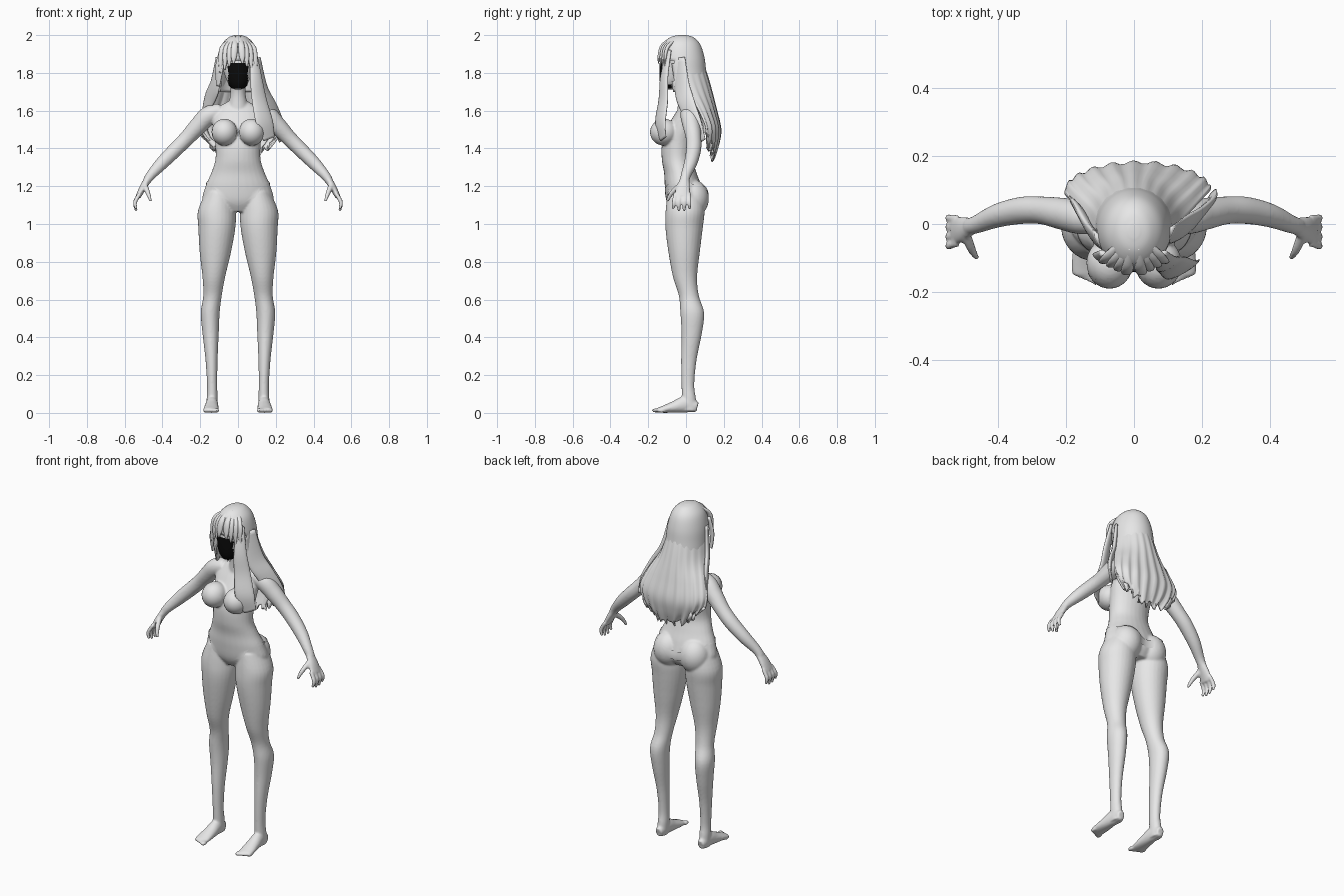
import bpy, bmesh, math, random
from mathutils import Vector, Matrix

random.seed(4)
if "Cube" in bpy.data.objects:
    bpy.data.objects.remove(bpy.data.objects["Cube"])
X, Y, Z = Vector((1, 0, 0)), Vector((0, 1, 0)), Vector((0, 0, 1))


def material(name, value):
    mat = bpy.data.materials.new(name)
    mat.use_nodes = True
    colour = (value, value, value, 1)
    mat.diffuse_color = colour
    mat.node_tree.nodes["Principled BSDF"].inputs["Base Color"].default_value = colour
    return mat


GREY, BLACK = material("light grey", 0.8), material("black", 0.003)


def spline(rows, steps=5):
    """Smooth the rows of numbers with a Catmull-Rom spline."""
    out = []
    for i in range(len(rows) - 1):
        p, q, r, s = (rows[max(0, min(len(rows) - 1, i + k))] for k in (-1, 0, 1, 2))
        for j in range(steps):
            t = j / steps
            out.append([0.5 * (2 * b + (c - a) * t + (2 * a - 5 * b + 4 * c - d) * t * t
                               + (3 * b - a - 3 * c + d) * t ** 3) for a, b, c, d in zip(p, q, r, s)])
    return out + [list(rows[-1])]


def loft(bm, rows, ref=X, upright=False, side=1, n=28):
    """Skin elliptical rings (x, y, z, radius, radius along ref)."""
    pts = spline([(r[0] * side, *r[1:]) for r in rows])
    centres = [Vector(p[:3]) for p in pts]
    rings = []
    for i, (c, p) in enumerate(zip(centres, pts)):
        t = Z if upright else (centres[min(i + 1, len(pts) - 1)] - centres[max(i - 1, 0)]).normalized()
        u = ref.cross(t).normalized()
        v = t.cross(u)
        angles = [2 * math.pi * k / n for k in range(n)]
        rings.append([bm.verts.new(c + u * p[3] * math.cos(a) + v * p[4] * math.sin(a)) for a in angles])
    for a, b in zip(rings, rings[1:]):
        for k in range(n):
            bm.faces.new((a[k], a[k - 1], b[k - 1], b[k]))
    bm.faces.new(rings[0])
    bm.faces.new(rings[-1])


def ball(bm, centre, radii):
    m = Matrix.Translation(centre) @ Matrix.Diagonal((*radii, 1))
    bmesh.ops.create_uvsphere(bm, u_segments=32, v_segments=20, radius=1, matrix=m)


def finish(bm, name, mat=GREY, thickness=0):
    bmesh.ops.recalc_face_normals(bm, faces=bm.faces)
    for f in bm.faces:
        f.smooth = True
    mesh = bpy.data.meshes.new(name)
    bm.to_mesh(mesh)
    bm.free()
    mesh.materials.append(mat)
    ob = bpy.data.objects.new(name, mesh)
    bpy.context.collection.objects.link(ob)
    if thickness:
        ob.modifiers.new("thickness", "SOLIDIFY").thickness = thickness
    return ob


def keep(bm, rule):
    bm.normal_update()
    drop = [f for f in bm.faces if not rule(f.calc_center_median(), f)]
    bmesh.ops.delete(bm, geom=drop, context="FACES")


# Body: overlapping forms fused into one smooth skin
HEAD = [(0, -.09, 1.712, .025, .022), (0, -.075, 1.75, .058, .055), (0, -.043, 1.82, .093, .08),
        (0, -.025, 1.9, .1, .09), (0, -.02, 1.97, .05, .05)]
NECK = [(0, -.025, 1.78, .045, .042), (0, -.005, 1.69, .04, .04), (0, .01, 1.6, .055, .06)]
TORSO = [(0, .015, 1.65, .035, .05), (0, .015, 1.62, .05, .1), (0, .005, 1.57, .072, .135),
         (0, -.02, 1.5, .087, .13), (0, -.04, 1.42, .088, .12), (0, -.045, 1.34, .083, .12),
         (0, -.03, 1.27, .086, .142), (0, -.015, 1.2, .097, .172), (0, 0, 1.12, .1, .185),
         (0, 0, 1.065, .07, .1)]
LEG = [(.1, -.005, 1.17, .09, .07), (.112, -.005, 1.07, .103, .1), (.112, -.01, .98, .099, .098),
       (.12, -.01, .85, .083, .083), (.128, -.005, .72, .064, .06), (.135, .015, .62, .053, .049),
       (.147, .033, .53, .063, .05), (.145, .03, .42, .054, .043), (.14, .015, .28, .041, .032),
       (.137, .01, .15, .034, .027), (.137, .015, .08, .037, .029), (.138, .02, .01, .04, .028)]
FOOT = [(.138, .06, .03, .026, .022), (.138, 0, .045, .044, .031), (.14, -.06, .032, .032, .037),
        (.143, -.12, .019, .019, .041), (.143, -.15, .014, .013, .037)]
ARM = [(.09, .02, 1.6, .04, .045), (.155, .02, 1.575, .05, .05), (.21, .03, 1.52, .047, .047),
       (.27, .04, 1.455, .041, .041), (.33, .04, 1.395, .039, .04), (.4, .025, 1.325, .035, .035),
       (.46, 0, 1.26, .026, .027), (.485, -.008, 1.225, .021, .025)]
PALM = [(.475, -.006, 1.24, .02, .024), (.505, -.015, 1.19, .018, .037), (.528, -.02, 1.145, .014, .042)]
THUMB = [(.495, -.03, 1.205, .016, .016), (.477, -.075, 1.165, .013, .013), (.462, -.1, 1.12, .008, .008)]

bm = bmesh.new()
for rows in (HEAD, NECK, TORSO):
    loft(bm, rows, upright=True)
for s in (1, -1):
    loft(bm, LEG, upright=True, side=s)
    loft(bm, FOOT, side=s)
    for rows in (ARM, PALM):
        loft(bm, rows, ref=Y, side=s)
    loft(bm, THUMB, ref=Y, side=s, n=12)
    for k in range(4):
        y = .016 - .024 * k
        drop = .012 * (k in (1, 2))
        loft(bm, [(.52, y, 1.16, .011, .012), (.545, y * 1.15, 1.115, .011, .011),
                  (.538, y * 1.2, 1.08 - drop, .008, .008)], ref=Y, side=s, n=12)
    for k in range(5):
        ball(bm, (s * (.112 + .016 * k), -.158 + .007 * k, .013), (.012 - .001 * k, .023, .012))
    ball(bm, (s * .085, .034, 1.135), (.086, .087, .1))
    ball(bm, (s * .072, -.115, 1.487), (.068, .073, .07))
body = finish(bm, "body")
remesh = body.modifiers.new("fuse", "REMESH")
remesh.mode, remesh.voxel_size, remesh.use_smooth_shade = "VOXEL", .006, True
smooth = body.modifiers.new("soften", "SMOOTH")
smooth.factor, smooth.iterations = .5, 5

# Dark face panel
bm = bmesh.new()
loft(bm, [(x, y, z, a + .005, b + .005) for x, y, z, a, b in HEAD], upright=True, n=64)
keep(bm, lambda c, f: c.y < -.075 and abs(c.x) < .052 and 1.715 < c.z < 1.86)
finish(bm, "face_panel", BLACK)

# Swimwear: top cups and a bottom wrapped on the hips
bm = bmesh.new()
for s in (1, -1):
    ball(bm, (s * .072, -.116, 1.486), (.069, .074, .071))
keep(bm, lambda c, f: f.normal.dot(Vector((0, -1, -.35))) > .35)
finish(bm, "top_cups")

bm = bmesh.new()
grid = []
for k in range(72):
    a = 2 * math.pi * k / 72
    front = -math.cos(a)
    top = 1.17 + .065 * min(1, abs(math.sin(a)) * 1.1)
    depth = .012 + .085 * max(0, front) ** 6 + .06 * max(0, -front) ** 20
    grid.append([bm.verts.new((.2 * math.sin(a), .14 * math.cos(a), top - depth * j / 8)) for j in range(9)])
for k in range(72):
    for j in range(8):
        bm.faces.new((grid[k - 1][j], grid[k][j], grid[k][j + 1], grid[k - 1][j + 1]))
bottom = finish(bm, "swim_bottom")
wrap = bottom.modifiers.new("wrap", "SHRINKWRAP")
wrap.target, wrap.offset, wrap.wrap_mode = body, .003, "ABOVE_SURFACE"

# Hair cap, open around the face
bm = bmesh.new()
loft(bm, [(0, -.02, 2, .02, .015), (0, -.022, 1.988, .062, .05), (0, -.024, 1.95, .1, .085),
          (0, -.02, 1.88, .118, .106), (0, -.01, 1.8, .118, .113), (0, .005, 1.7, .12, .12)], upright=True, n=48)
keep(bm, lambda c, f: c.z > 1.705 and not (c.y < -.07 and c.z < 1.87))
finish(bm, "hair_cap", thickness=.006)

# Long back hair: curved sheet with rippled strands and ragged hem
BACK = [(1.95, .075, .06, .08), (1.8, .115, .11, .14), (1.7, .14, .138, .14), (1.6, .185, .162, .11),
        (1.5, .215, .182, .09), (1.42, .2, .172, .07), (1.345, .15, .15, .04)]
bm = bmesh.new()
jag = [random.uniform(-.02, .025) for _ in range(49)]
grid = []
for z, w, back, depth in spline(BACK):
    t = max(0, (1.95 - z) / .6)
    row = []
    for k in range(49):
        a = (k / 24 - 1) * 1.5
        ripple = .007 * t * math.cos(k * 1.3 + 2 * t)
        row.append(bm.verts.new((w * math.sin(a) + .02 * t * t,
                                 back - depth * (1 - math.cos(a)) + ripple,
                                 z + jag[k] * t ** 6 + .07 * t ** 3 * abs(math.sin(a)) ** 3)))
    grid.append(row)
for a, b in zip(grid, grid[1:]):
    for k in range(48):
        bm.faces.new((a[k], a[k + 1], b[k + 1], b[k]))
finish(bm, "back_hair", thickness=.012)

# Loose locks beside the face and over the shoulders
LOCKS = {
    "left_front_lock": ((.8, .45, 0), [(.08, -.09, 1.92, .01, .02), (.095, -.115, 1.78, .014, .035),
                        (.112, -.12, 1.66, .014, .045), (.14, -.135, 1.54, .012, .052), (.165, -.12, 1.45, .004, .035)]),
    "left_shoulder_lock": ((.6, .8, 0), [(.1, -.03, 1.88, .01, .03), (.125, -.02, 1.72, .014, .05),
                           (.175, .01, 1.62, .014, .05), (.215, .05, 1.52, .012, .045), (.23, .09, 1.44, .004, .02)]),
    "right_shoulder_lock": ((-.5, .8, 0), [(-.1, -.05, 1.88, .01, .03), (-.12, -.03, 1.74, .014, .045),
                            (-.155, .03, 1.65, .013, .045), (-.185, .07, 1.55, .004, .02)]),
    "right_front_lock": ((-.8, .5, 0), [(-.085, -.09, 1.91, .01, .02), (-.1, -.1, 1.82, .01, .025),
                         (-.105, -.09, 1.73, .004, .01)]),
}
for name, (ref, rows) in LOCKS.items():
    bm = bmesh.new()
    loft(bm, rows, ref=Vector(ref).normalized(), n=16)
    finish(bm, name)

# Parted fringe swept to both sides
for s, label in ((1, "left"), (-1, "right")):
    bm = bmesh.new()
    for k in range(4):
        x = .022 + .022 * k
        y = -.146 + .011 * k
        loft(bm, [(.012, -.07 + .012 * k, 1.985, .008, .01), (x * .8, y + .022, 1.945, .01, .017),
                  (x, y + .004, 1.89, .008, .016), (x * 1.08, y, 1.85 - .017 * k, .002, .004)], side=s, n=12)
    finish(bm, label + "_fringe")
